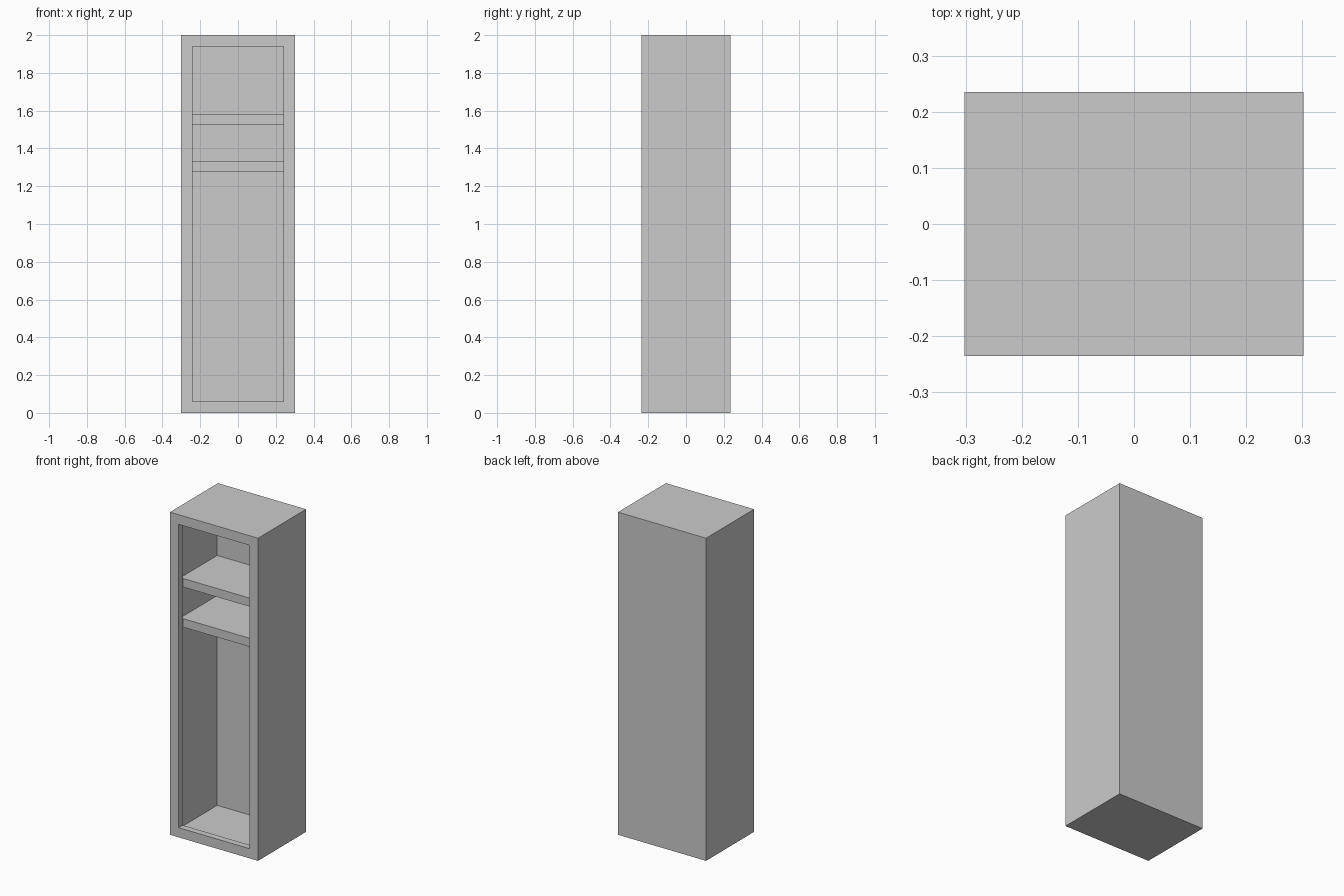
import bpy, bmesh

if "Cube" in bpy.data.objects:
    bpy.data.objects.remove(bpy.data.objects["Cube"])

W, D, H = 0.604, 0.47, 2.0      # outer size
FRONT = -D / 2
LIP, LIP_DEPTH = 0.06, 0.04     # front frame border and its thickness
WALL, BACK = 0.03, 0.05         # thin walls behind the frame


def finish(name, bm):
    bmesh.ops.recalc_face_normals(bm, faces=bm.faces[:])
    mesh = bpy.data.meshes.new(name)
    bm.to_mesh(mesh)
    bm.free()
    obj = bpy.data.objects.new(name, mesh)
    bpy.context.collection.objects.link(obj)
    return obj


def box(name, x0, x1, y0, y1, z0, z1):
    bm = bmesh.new()
    bmesh.ops.create_cube(bm, size=1)
    for v in bm.verts:
        v.co = ((x0 + x1) / 2 + v.co.x * (x1 - x0),
                (y0 + y1) / 2 + v.co.y * (y1 - y0),
                (z0 + z1) / 2 + v.co.z * (z1 - z0))
    return finish(name, bm)


# Cabinet shell: rectangular rings (border inset, y) from the outer back,
# round the front frame and into the cavity
rings = [(0, D / 2), (0, FRONT), (LIP, FRONT), (LIP, FRONT + LIP_DEPTH),
         (WALL, FRONT + LIP_DEPTH), (WALL, D / 2 - BACK)]
bm = bmesh.new()
loops = []
for inset, y in rings:
    x = W / 2 - inset
    loops.append([bm.verts.new(c) for c in ((-x, y, inset), (x, y, inset),
                                            (x, y, H - inset), (-x, y, H - inset))])
for a, b in zip(loops, loops[1:]):
    for i in range(4):
        j = (i + 1) % 4
        bm.faces.new((a[i], a[j], b[j], b[i]))
bm.faces.new(loops[0])
bm.faces.new(loops[-1])
finish("cabinet_body", bm)

# Two shelves spanning the cavity, set just behind the frame
half = W / 2 - WALL
for name, z in (("lower_shelf", 1.277), ("upper_shelf", 1.526)):
    box(name, -half, half, FRONT + 0.06, D / 2 - BACK, z, z + 0.053)
